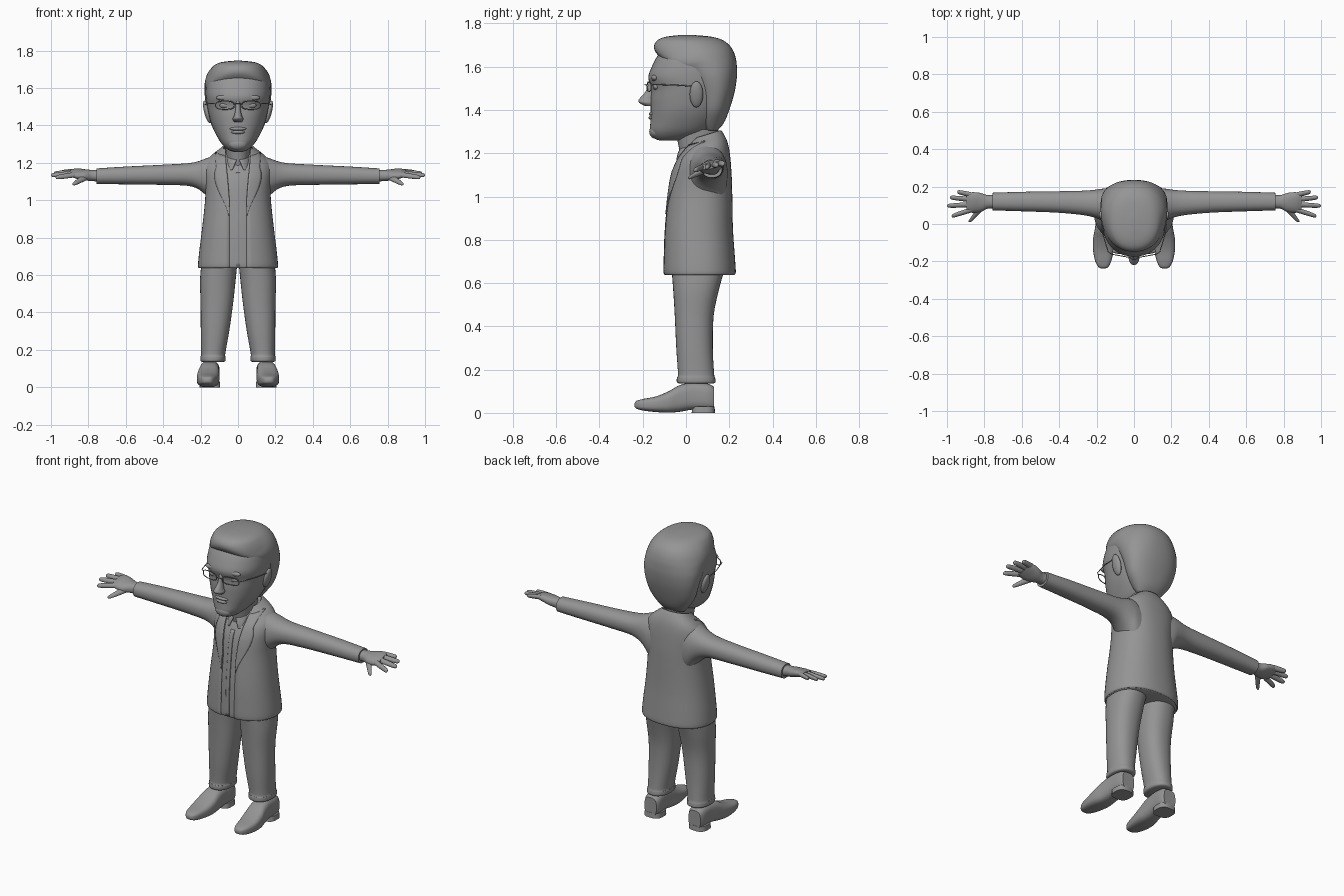
import bpy, bmesh, math
from mathutils import Matrix, Vector

cube = bpy.data.objects.get("Cube")
if cube:
    bpy.data.objects.remove(cube, do_unlink=True)

SHADE = (0.3, 0.3, 0.3, 1)
grey = bpy.data.materials.new("plain_grey")
grey.use_nodes = True
grey.diffuse_color = SHADE
bsdf = next(n for n in grey.node_tree.nodes if n.type == 'BSDF_PRINCIPLED')
bsdf.inputs["Base Color"].default_value = SHADE


def finish(name, bm, mirror=False, thick=0):
    """Turn a bmesh into a smooth object, optionally mirrored and thickened."""
    bmesh.ops.recalc_face_normals(bm, faces=bm.faces)
    mesh = bpy.data.meshes.new(name)
    bm.to_mesh(mesh)
    bm.free()
    mesh.materials.append(grey)
    for p in mesh.polygons:
        p.use_smooth = True
    mesh.set_sharp_from_angle(angle=math.radians(50))
    ob = bpy.data.objects.new(name, mesh)
    bpy.context.scene.collection.objects.link(ob)
    if thick:
        m = ob.modifiers.new("thickness", 'SOLIDIFY')
        m.thickness, m.offset = thick, -1
    if mirror:
        ob.modifiers.new("mirror", 'MIRROR')


def smooth_rings(rings, steps=4):
    """Catmull-Rom interpolation between the given sections."""
    out = []
    for i in range(len(rings) - 1):
        p0, p1 = rings[max(i - 1, 0)], rings[i]
        p2, p3 = rings[i + 1], rings[min(i + 2, len(rings) - 1)]
        for s in range(steps):
            t = s / steps
            out.append([b + t * (c - a) / 2 + t * t * (2 * a - 5 * b + 4 * c - d) / 2
                        + t ** 3 * (3 * b - a - 3 * c + d) / 2
                        for a, b, c, d in zip(p0, p1, p2, p3)])
    return out + [list(rings[-1])]


def power(v, e):
    return math.copysign(abs(v) ** e, v)


def loft(name, rings, axis='z', e=0.9, n=36, gap=None, deform=None, mirror=False, thick=0):
    """Skin rounded sections (station, a_min, a_max, b_min, b_max) along an axis."""
    bm = bmesh.new()
    rows = []
    for t, a0, a1, b0, b1 in smooth_rings(rings):
        ra, rb = (a1 - a0) / 2, (b1 - b0) / 2
        start = math.asin((gap(t) / ra) ** (1 / e)) if gap else 0
        row = []
        for i in range(n + (1 if gap else 0)):
            ang = start + (2 * math.pi - 2 * start) * i / n
            a = (a0 + a1) / 2 + ra * power(math.sin(ang), e)
            b = (b0 + b1) / 2 - rb * power(math.cos(ang), e)
            co = Vector({'x': (t, a, b), 'y': (a, t, b), 'z': (a, b, t)}[axis])
            row.append(bm.verts.new(deform(co) if deform else co))
        rows.append(row)
    for lo, hi in zip(rows, rows[1:]):
        for i in range(n):
            j = (i + 1) % len(lo)
            bm.faces.new((lo[i], lo[j], hi[j], hi[i]))
    if not gap:
        bm.faces.new(rows[0])
        bm.faces.new(rows[-1])
    finish(name, bm, mirror, thick)


def sym(*rows):
    """Sections centred on x = 0 from (z, half width, front, back)."""
    return [(z, -w, w, f, b) for z, w, f, b in rows]


def ball(name, at, size, mirror=False, lean=0):
    bm = bmesh.new()
    mat = Matrix.Translation(at) @ Matrix.Rotation(lean, 4, 'Y') @ Matrix.Diagonal((*size, 1))
    bmesh.ops.create_uvsphere(bm, u_segments=24, v_segments=14, radius=1, matrix=mat)
    finish(name, bm, mirror)


def wire(name, points, r, closed=False, mirror=False):
    """Round wire through points, turned into a mesh."""
    cu = bpy.data.curves.new(name, 'CURVE')
    cu.dimensions, cu.bevel_depth, cu.bevel_resolution = '3D', r, 2
    sp = cu.splines.new('POLY')
    sp.points.add(len(points) - 1)
    for p, co in zip(sp.points, points):
        p.co = (*co, 1)
    sp.use_cyclic_u = closed
    tmp = bpy.data.objects.new(name, cu)
    bm = bmesh.new()
    bpy.context.scene.collection.objects.link(tmp)
    bpy.context.view_layer.update()
    bm.from_mesh(tmp.evaluated_get(bpy.context.evaluated_depsgraph_get()).to_mesh())
    bpy.data.objects.remove(tmp, do_unlink=True)
    finish(name, bm, mirror)


# Jacket, open down the front, with the neckline raised at the back
coat = sym((.637, .208, -.098, .222), (.65, .214, -.106, .23), (.72, .208, -.105, .226),
           (.85, .192, -.1, .217), (1.0, .176, -.085, .214), (1.08, .176, -.074, .212),
           (1.15, .182, -.055, .207), (1.2, .174, -.035, .2), (1.235, .145, -.012, .19),
           (1.265, .105, .008, .175), (1.285, .08, .022, .162))


def neckline(co):
    k = min(max((co.z - 1.12) / .16, 0), 1) * .3
    return Vector((co.x, co.y, co.z + k * (co.y - .09)))


def opening(z):
    return .046 + max(0, z - 1.0) * .08


loft("jacket", coat, e=.88, n=48, gap=opening, deform=neckline, thick=.01)
shirt = [(z, a + .008, b - .008, f + .006, k - .008) for z, a, b, f, k in coat[:-1]]
loft("shirt", shirt, e=.88, n=48, deform=neckline)


def front_patch(name, z0, z1, inner, outer, lift, mirror):
    """Thin panel lying on the front of the torso."""
    bm = bmesh.new()
    dense = smooth_rings(coat, 16)
    rows = []
    for i in range(25):
        z = z0 + (z1 - z0) * i / 24
        _, _, w, f, b = min(dense, key=lambda r: abs(r[0] - z))
        row = []
        for j in range(7):
            x = inner(z) + (outer(z) - inner(z)) * j / 6
            s = min(abs(x) / w, 1) ** (1 / .88)
            y = (f + b) / 2 - (b - f) / 2 * (1 - s * s) ** .44
            row.append(bm.verts.new(neckline(Vector((x, y - lift, z)))))
        rows.append(row)
    for lo, hi in zip(rows, rows[1:]):
        for j in range(6):
            bm.faces.new((lo[j], lo[j + 1], hi[j + 1], hi[j]))
    finish(name, bm, mirror, .006)


def lapel_edge(z):
    u = (z - .92) / .34
    return opening(z) + .004 + .06 * math.sin(math.pi * min(u, .8) ** 1.3) + .01 * u


front_patch("lapel", .92, 1.26, opening, lapel_edge, .005, True)
front_patch("shirt_placket", .645, 1.16, lambda z: -.012, lambda z: .012, -.002, False)

# Neck and shirt collar
loft("neck", sym((1.1, .058, -.015, .13), (1.2, .06, -.028, .14), (1.31, .07, -.05, .15)))
loft("shirt_collar", sym((1.175, .08, -.05, .16), (1.21, .074, -.044, .155), (1.25, .066, -.03, .15)),
     gap=lambda z: .006 + (1.25 - z) * .35, deform=neckline, thick=.006)

# Sleeves that flow out of the shoulders
loft("sleeve", [(.06, -.03, .186, .9, 1.255), (.13, -.002, .192, .965, 1.238), (.175, .02, .188, 1.03, 1.222),
                (.25, .044, .179, 1.074, 1.2), (.4, .06, .175, 1.082, 1.19), (.6, .068, .172, 1.085, 1.18),
                (.757, .073, .167, 1.087, 1.17)], axis='x', mirror=True)


# Hands, tilted so that the forefinger side is lower
def tilt(co):
    return Vector((co.x, co.y, co.z + .22 * (co.y - .12) * min(max((co.x - .76) / .08, 0), 1)))


loft("hand", [(.73, .082, .158, 1.098, 1.162), (.78, .083, .154, 1.103, 1.162), (.82, .064, .166, 1.108, 1.165),
              (.865, .06, .17, 1.12, 1.168), (.895, .068, .163, 1.13, 1.16)], axis='x', deform=tilt, mirror=True)
fingers = {"little": (.155, .945, .172), "ring": (.13, .985, .142),
           "middle": (.104, 1.0, .097), "index": (.077, .975, .042)}
for label, (y, tip, ytip) in fingers.items():
    rings = []
    for u, r in ((0, .014), (.4, .0138), (.8, .012), (.95, .009), (1, .002)):
        x, yy, z = .865 + (tip - .865) * u, y + (ytip - y) * u, 1.147 - .008 * u
        rings.append((x, yy - r, yy + r, z - r, z + r))
    loft(label + "_finger", rings, axis='x', e=1, n=14, deform=tilt, mirror=True)
rings = []
for u, r in ((0, .01), (.2, .02), (.6, .016), (.92, .011), (1, .003)):
    x, z = .805 + .075 * u, 1.13 - .045 * u
    rings.append((.1 - .09 * u, x - r, x + r, z - r * .8, z + r * .8))
loft("thumb", rings, axis='y', e=1, n=14, mirror=True)

# Trousers with rolled hems
loft("trouser_leg", [(.135, .078, .19, -.03, .125), (.142, .068, .2, -.042, .136), (.165, .066, .2, -.042, .134),
                     (.18, .068, .197, -.037, .13), (.3, .047, .199, -.045, .124), (.45, .026, .2, -.052, .128),
                     (.58, .012, .203, -.06, .155), (.7, 0, .19, -.07, .19)], e=.88, mirror=True)

# Shoes
loft("shoe", [(-.238, .155, .175, .03, .042), (-.23, .138, .19, .02, .055), (-.2, .122, .207, .011, .064),
              (-.14, .108, .219, .004, .076), (-.08, .1, .219, .001, .1), (-.03, .1, .21, .005, .128),
              (.03, .1, .202, .015, .14), (.1, .098, .198, .014, .135), (.13, .108, .188, .014, .12)],
     axis='y', e=.66, mirror=True)
loft("shoe_heel", [(0, .095, .205, .026, .134), (.03, .096, .203, .03, .132)], e=.7, mirror=True)


# Head, and hair whose front edge arches down to the temples
def hairline(co):
    front = min(max((.06 - co.y) / .12, 0), 1) * min(max((1.72 - co.z) / .04, 0), 1)
    return Vector((co.x, co.y, co.z - front * 1.6 * co.x ** 2))


loft("head", sym((1.258, .02, -.115, -.03), (1.268, .05, -.145, .02), (1.3, .086, -.166, .1),
                 (1.35, .117, -.164, .155), (1.4, .14, -.163, .19), (1.45, .154, -.163, .21),
                 (1.5, .164, -.16, .215), (1.55, .17, -.174, .222), (1.6, .17, -.158, .222),
                 (1.65, .163, -.132, .21), (1.69, .135, -.1, .19), (1.72, .1, -.06, .14)), n=48)
loft("hair", sym((1.305, .07, .09, .145), (1.34, .1, .065, .175), (1.4, .141, .058, .2),
                 (1.48, .165, .04, .224), (1.55, .177, .0, .235), (1.6, .178, -.05, .235),
                 (1.635, .177, -.11, .231), (1.67, .168, -.142, .22), (1.7, .15, -.147, .2),
                 (1.725, .122, -.128, .165), (1.739, .085, -.09, .115), (1.746, .02, -.03, .04)),
     e=.9, n=48, deform=hairline)

# Facial features
loft("nose", sym((1.54, .012, -.168, -.14), (1.485, .014, -.187, -.14), (1.45, .022, -.217, -.14),
                 (1.434, .029, -.217, -.14), (1.418, .02, -.19, -.14)), e=1, n=20)
ball("brow", (.065, -.144, 1.548), (.052, .017, .016), True)
ball("eye", (.066, -.136, 1.507), (.032, .017, .016), True)
ball("upper_lip", (0, -.154, 1.382), (.045, .018, .011))
ball("lower_lip", (0, -.154, 1.364), (.038, .019, .011))
ball("chin", (0, -.14, 1.3), (.05, .03, .033))
ball("ear", (.165, .048, 1.472), (.016, .031, .062), True, .25)

# Spectacles
rim = []
for i in range(32):
    a = 2 * math.pi * i / 32
    x = .07 + .05 * power(math.cos(a), .7)
    rim.append((x, -.183 + x * .18, 1.508 + .022 * power(math.sin(a), .7)))
wire("lens_rim", rim, .0025, closed=True, mirror=True)
wire("bridge", [(-.021, -.18, 1.512), (-.008, -.19, 1.518), (.008, -.19, 1.518), (.021, -.18, 1.512)], .0025)
wire("temple_arm", [(.119, -.162, 1.515), (.138, -.148, 1.518), (.168, -.05, 1.515), (.176, .03, 1.51)],
     .0025, mirror=True)
